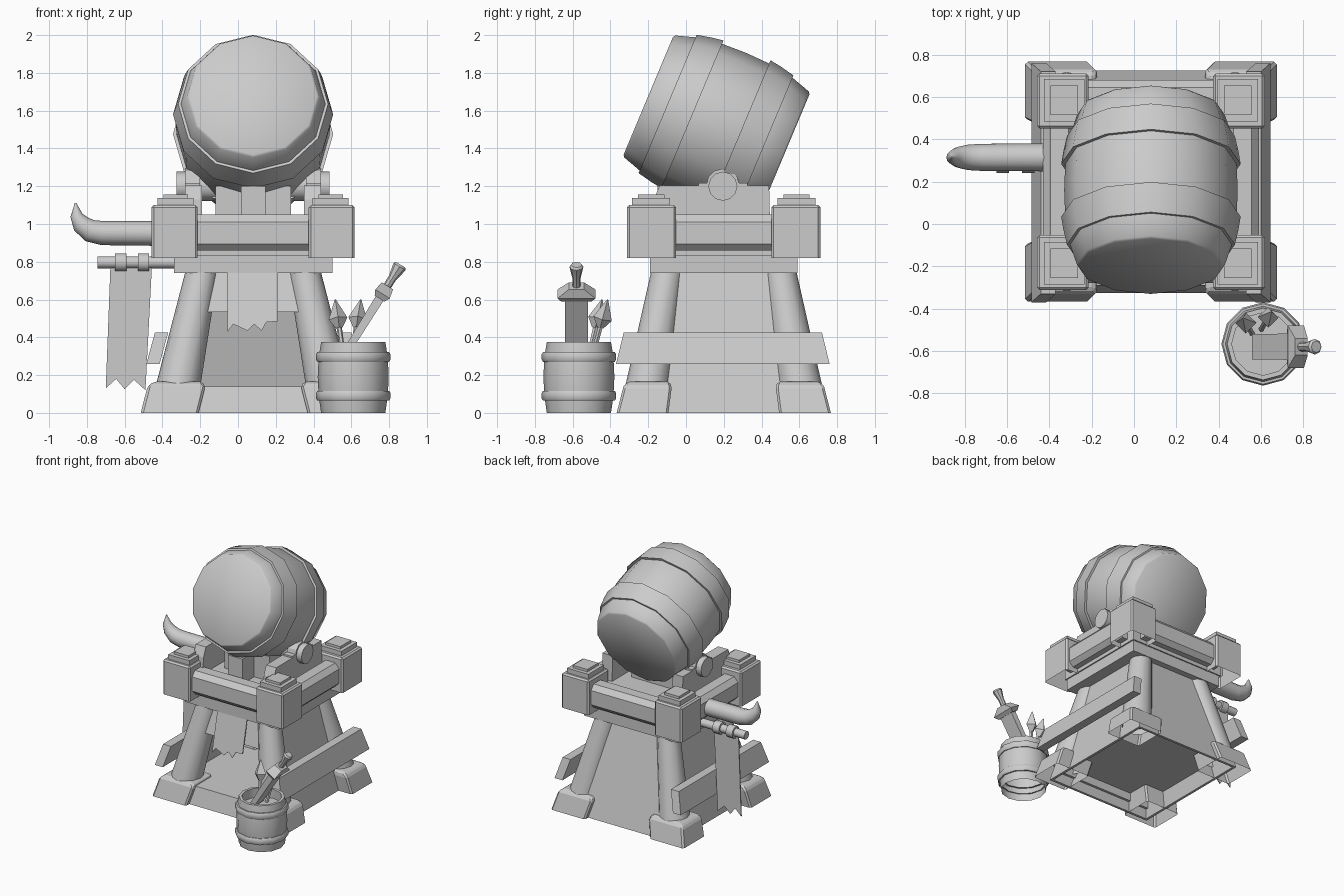
import bpy, bmesh, math
from mathutils import Vector

if "Cube" in bpy.data.objects:
    bpy.data.objects.remove(bpy.data.objects["Cube"])

GREY = bpy.data.materials.new("plain_grey")
GREY.diffuse_color = (0.6, 0.6, 0.6, 1)
GREY.use_nodes = True
GREY.node_tree.nodes["Principled BSDF"].inputs["Base Color"].default_value = GREY.diffuse_color
CX, CY = 0.08, 0.20          # tower centre


def finish(name, bm, smooth=False, bevel=0):
    bmesh.ops.recalc_face_normals(bm, faces=bm.faces)
    me = bpy.data.meshes.new(name)
    bm.to_mesh(me)
    bm.free()
    me.materials.append(GREY)
    ob = bpy.data.objects.new(name, me)
    bpy.context.collection.objects.link(ob)
    if bevel:
        m = ob.modifiers.new("bevel", 'BEVEL')
        m.width, m.segments = bevel, 1
    if smooth:
        bpy.context.view_layer.objects.active = ob
        ob.select_set(True)
        bpy.ops.object.shade_smooth_by_angle(angle=math.radians(40))
        ob.select_set(False)
    return ob


def loft(name, rings, caps=(True, True), smooth=False, bevel=0):
    """Skin a list of equally sized point rings."""
    bm = bmesh.new()
    vs = [[bm.verts.new(p) for p in r] for r in rings]
    n = len(vs[0])
    for a, b in zip(vs, vs[1:]):
        for i in range(n):
            j = (i + 1) % n
            bm.faces.new((a[i], a[j], b[j], b[i]))
    if caps[0]:
        bm.faces.new(vs[0])
    if caps[1]:
        bm.faces.new(vs[-1])
    return finish(name, bm, smooth, bevel)


def rect(x, y, z, hx, hy):
    return [(x - hx, y - hy, z), (x + hx, y - hy, z), (x + hx, y + hy, z), (x - hx, y + hy, z)]


def box(name, x0, x1, y0, y1, z0, z1, bevel=0):
    x, y, hx, hy = (x0 + x1) / 2, (y0 + y1) / 2, (x1 - x0) / 2, (y1 - y0) / 2
    return loft(name, [rect(x, y, z0, hx, hy), rect(x, y, z1, hx, hy)], bevel=bevel)


def turned(name, origin, axis, profile, n=12, smooth=True, up=(0, 0, 1), caps=(True, True)):
    """Turn (distance, radius) pairs about an axis."""
    d = Vector(axis).normalized()
    u = Vector(up)
    u = (u - d * u.dot(d)).normalized()
    w = d.cross(u)
    o = Vector(origin)
    rings = [[o + d * a + r * (u * math.cos(t) + w * math.sin(t))
              for t in [2 * math.pi * i / n for i in range(n)]] for a, r in profile]
    return loft(name, rings, caps, smooth)


def rod(name, p, q, r0, r1, n=12, **k):
    d = Vector(q) - Vector(p)
    return turned(name, p, d, [(0, r0), (d.length, r1)], n, **k)


def prism(name, pts, offset, bevel=0):
    off = Vector(offset)
    pts = [Vector(p) for p in pts]
    return loft(name, [pts, [p + off for p in pts]], bevel=bevel)


# Corner legs, hollow feet, posts and stepped caps
for sx in (-1, 1):
    for sy in (-1, 1):
        def at(x, y, z): return (CX + sx * x, CY + sy * y, z)
        rod("leg", at(.405, .41, .1), at(.268, .295, .76), .118, .085, up=(1, 0, 0), caps=(False, True))
        loft("foot", [rect(*at(.442, .43, 0), .153, .137), rect(*at(.406, .403, .14), .153, .128),
                      rect(*at(.398, .398, .165), .128, .112)], caps=(False, True), bevel=.012)
        x, y, _ = at(.416, .382, 0)
        loft("post", [rect(x, y, .82, .122, .13), rect(x, y, 1.10, .122, .13)], caps=(False, True), bevel=.012)
        x, y, _ = at(.41, .385, 0)
        loft("post_cap", [rect(x, y, 1.10, .095, .10), rect(x, y, 1.137, .095, .10)])
        loft("post_cap_top", [rect(x, y, 1.137, .065, .07), rect(x, y, 1.157, .065, .07)])


# Sloping walls: back, sides, and the lintel, sill and kick board of the doorway
def wall_rect(z):
    t = z / .76
    return rect(CX, CY, z, .475 - .155 * t, .525 - .19 * t)


def panel(name, i, z0, z1, thick=.02):
    a, b = wall_rect(z0), wall_rect(z1)
    j = (i + 1) % 4
    n = Vector([(0, -1, 0), (1, 0, 0), (0, 1, 0), (-1, 0, 0)][i])
    prism(name, [a[i], a[j], b[j], b[i]], -n * thick)


for nm, i in (("right_wall", 1), ("back_wall", 2), ("left_wall", 3)):
    panel(nm, i, 0, .76)
panel("lintel", 0, .535, .76)
panel("kick_board", 0, 0, .07)
panel("sill", 0, .07, .14, .04)
loft("floor", [wall_rect(.125), wall_rect(.14)])

# Side braces
for s in (-1, 1):
    x0, x1 = CX + s * .565, CX + s * .52
    prism("side_brace", [(x0, -.37, .26), (x0, .76, .26), (x1, .72, .425), (x1, -.33, .425)],
          (-s * .07, 0, 0))

# Platform and rails
box("platform", CX - .42, CX + .42, CY - .39, CY + .39, .74, .83)
box("deck", CX - .43, CX + .43, CY - .40, CY + .40, .83, 1.0)
RAIL = [(.48, .895), (.48, 1.01), (.445, 1.05), (.36, 1.05), (.33, 1.01), (.33, .895), (.36, .86), (.445, .86)]
for s in (-1, 1):
    prism("long_rail", [(CX - .36, CY + s * a, z) for a, z in RAIL], (.72, 0, 0))
    prism("side_rail", [(CX + s * (a + .03), CY - .33, z) for a, z in RAIL], (0, .66, 0))

# Torn cloth over the doorway
cloth = [(-.055, .745), (.21, .745), (.21, .485), (.15, .48), (.125, .435), (.085, .47), (.05, .435), (-.025, .47), (-.055, .43)]
prism("torn_cloth", [(x, -.185 - (.745 - z) * .22, z) for x, z in cloth], (0, .008, 0))

# Barrel cradle
for s in (-1, 1):
    x = CX + s * .27
    prism("cradle_bracket", [(x, y, z) for y, z in
          [(-.18, 1.0), (-.17, 1.13), (-.14, 1.205), (.44, 1.205), (.445, 1.0)]], (s * .09, 0, 0))
    rod("trunnion", (CX + s * .2, .195, 1.2), (CX + s * .405, .195, 1.2), .077, .077)
    arc = [(math.cos(t * math.pi / 6), math.sin(t * math.pi / 6)) for t in range(7)]
    strap = [(r * c, r * h) for r, pts in ((.088, arc), (.07, arc[::-1])) for c, h in pts]
    prism("trunnion_strap", [(CX + s * .28, .195 + a, 1.205 + b) for a, b in strap], (s * .08, 0, 0))
    xs = sorted((CX + s * .28, CX + s * .36))
    for e in (-1, 1):
        box("strap_flange", *xs, .195 + e * .1 - .03, .195 + e * .1 + .03, 1.203, 1.218)
box("cradle_block", -.12, .28, 0, .30, .98, 1.2)
box("front_chock", .015, .145, -.15, 0, .98, 1.2)

# Big tilted barrel with two hoops and flush heads
AX, MID = (0, -.922, .387), (CX, .159, 1.528)
half = [(.389, .338), (.380, .350), (.27, .385), (.14, .405)]
turned("barrel", MID, AX, half + [(0, .41)] + [(-a * 1.015, r) for a, r in half[::-1]])
for s in (-1, 1):
    turned("barrel_hoop", MID, AX, [(s * .278, .38), (s * .278, .397), (s * .2, .414), (s * .135, .424), (s * .135, .40)])

# Curved horn on the left side
horn = [(-.40, .95, .066), (-.72, .952, .064), (-.785, .965, .06), (-.83, 1.0, .05), (-.855, 1.045, .033), (-.86, 1.112, .004)]
rings = []
for k, (x, z, r) in enumerate(horn):
    a, b = horn[max(k - 1, 0)], horn[min(k + 1, 5)]
    d = Vector((b[0] - a[0], 0, b[1] - a[1])).normalized()
    w = Vector((0, 1, 0)).cross(d)
    rings.append([Vector((x, .315, z)) + r * (w * math.cos(t) + Vector((0, math.sin(t), 0)))
                  for t in [i * math.pi / 6 for i in range(12)]])
loft("horn", rings, smooth=True)

# Hanging banner on its pole
rod("banner_pole", (-.745, .29, .797), (-.30, .29, .797), .032, .032)
for x in (-.65, -.53):
    rod("banner_ring", (x, .29, .797), (x + .06, .29, .797), .048, .048)
prism("banner", [(x, .286, z) for x, z in [(-.675, .79), (-.455, .79), (-.49, .12), (-.55, .175), (-.60, .125),
                 (-.645, .18), (-.70, .13)]], (0, .008, 0))

# Small open barrel
BX, BY = .61, -.567
turned("small_barrel", (BX, BY, 0), (0, 0, 1), [(0, .17), (.09, .183), (.19, .188), (.295, .183),
       (.375, .17), (.375, .148), (.30, .15)], up=(1, 0, 0), caps=(False, True))
for z in (.065, .27):
    turned("small_hoop", (BX, BY, z), (0, 0, 1), [(0, .17), (0, .19), (.012, .197), (.04, .197), (.052, .19), (.052, .17)],
           up=(1, 0, 0), caps=(False, False))

# Sword in the small barrel
S, D = Vector((.765, -.58, .63)), Vector((.53, 0, .848))
W = Vector((.848, 0, -.53))


def slab(a, h, t):
    return [S + D * a + W * (i * t) + Vector((0, j * h, 0)) for i, j in ((-1, -1), (1, -1), (1, 1), (-1, 1))]


loft("sword_blade", [slab(-.36, .06, .02), slab(0, .062, .024)])
loft("sword_guard", [slab(-.03, .08, .03), slab(0, .10, .045), slab(.05, .04, .035)])
turned("sword_grip", S, D, [(.03, .022), (.10, .022), (.145, .032), (.17, .037), (.182, .028)], 8, up=(0, 1, 0))

# Two arrows in the small barrel
for base, tip in (((.56, -.52, .28), (.515, -.445, .60)), ((.60, -.50, .28), (.65, -.415, .60))):
    b, t = Vector(base), Vector(tip)
    d = (t - b).normalized()
    rod("arrow_shaft", b, t - d * .13, .014, .014, 6)
    turned("arrow_head", t, d, [(-.155, .018), (-.105, .05), (0, .003)], 4, smooth=False, up=(1, 0, 0))
